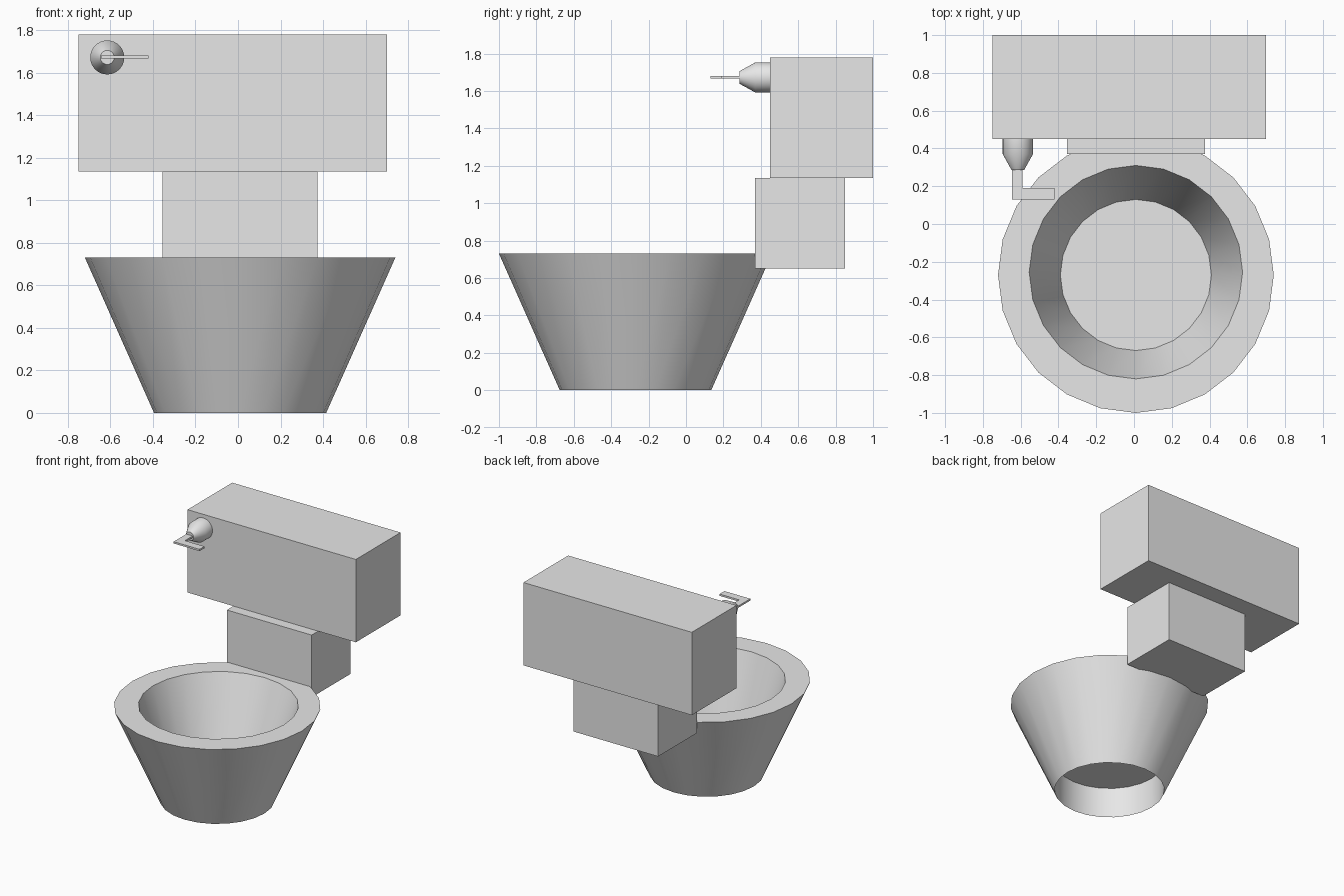
import bpy
import bmesh
import math
from mathutils import Matrix, Vector

if "Cube" in bpy.data.objects:
    bpy.data.objects.remove(bpy.data.objects["Cube"], do_unlink=True)

# One plain ceramic colour
ceramic = bpy.data.materials.new("light_grey")
ceramic.use_nodes = True
ceramic.diffuse_color = (0.8, 0.8, 0.8, 1)
ceramic.node_tree.nodes["Principled BSDF"].inputs["Base Color"].default_value = (0.8, 0.8, 0.8, 1)


def finish(name, bm, smooth=False):
    bmesh.ops.recalc_face_normals(bm, faces=bm.faces[:])
    mesh = bpy.data.meshes.new(name)
    bm.to_mesh(mesh)
    bm.free()
    mesh.materials.append(ceramic)
    obj = bpy.data.objects.new(name, mesh)
    bpy.context.collection.objects.link(obj)
    if smooth:
        bpy.ops.object.select_all(action='DESELECT')
        obj.select_set(True)
        bpy.context.view_layer.objects.active = obj
        bpy.ops.object.shade_smooth_by_angle(angle=math.radians(30))
    return obj


def box(name, low, high):
    low, high = Vector(low), Vector(high)
    bm = bmesh.new()
    bmesh.ops.create_cube(bm, size=1, matrix=Matrix.Translation((low + high) / 2)
                          @ Matrix.Diagonal((high - low).to_4d()))
    return finish(name, bm)


def lathe(name, rings, sides, matrix):
    """Bridge rings of (radius, height, y shift), capping both ends."""
    bm = bmesh.new()
    loops = []
    for radius, height, shift in rings:
        angles = [2 * math.pi * i / sides for i in range(sides)]
        loops.append([bm.verts.new(matrix @ Vector((radius * math.cos(a), radius * math.sin(a) + shift, height)))
                      for a in angles])
    for lower, upper in zip(loops, loops[1:]):
        for i in range(sides):
            j = (i + 1) % sides
            bm.faces.new((lower[i], lower[j], upper[j], upper[i]))
    bm.faces.new(loops[0])
    bm.faces.new(loops[-1])
    return finish(name, bm, True)


# Bowl: recessed underside, flared outside, wide rim, sloping basin
lathe("bowl", [(0.403, 0.245, 0), (0.405, 0, 0), (0.73, 0.73, 0), (0.565, 0.73, 0.015), (0.40, 0.25, 0)],
      24, Matrix.Translation((0.01, -0.27, 0)))

# Pedestal and water tank
box("tank_support", (-0.355, 0.37, 0.65), (0.375, 0.85, 1.135))
box("tank", (-0.75, 0.45, 1.135), (0.70, 1.0, 1.78))

# Flush knob pointing forward from the tank
lathe("flush_knob", [(0.08, 0, 0), (0.08, 0.08, 0), (0.033, 0.165, 0)], 32,
      Matrix.Translation((-0.615, 0.45, 1.672)) @ Matrix.Rotation(math.pi / 2, 4, 'X'))

# Flat L-shaped flush lever, extruded from its outline
outline = [(-0.645, 0.29), (-0.645, 0.13), (-0.422, 0.13), (-0.422, 0.19), (-0.59, 0.19), (-0.59, 0.29)]
bm = bmesh.new()
face = bm.faces.new([bm.verts.new((x, y, 1.667)) for x, y in outline])
extruded = bmesh.ops.extrude_face_region(bm, geom=[face], use_keep_orig=True)
bmesh.ops.translate(bm, vec=(0, 0, 0.014),
                    verts=[v for v in extruded["geom"] if isinstance(v, bmesh.types.BMVert)])
finish("flush_lever", bm)
